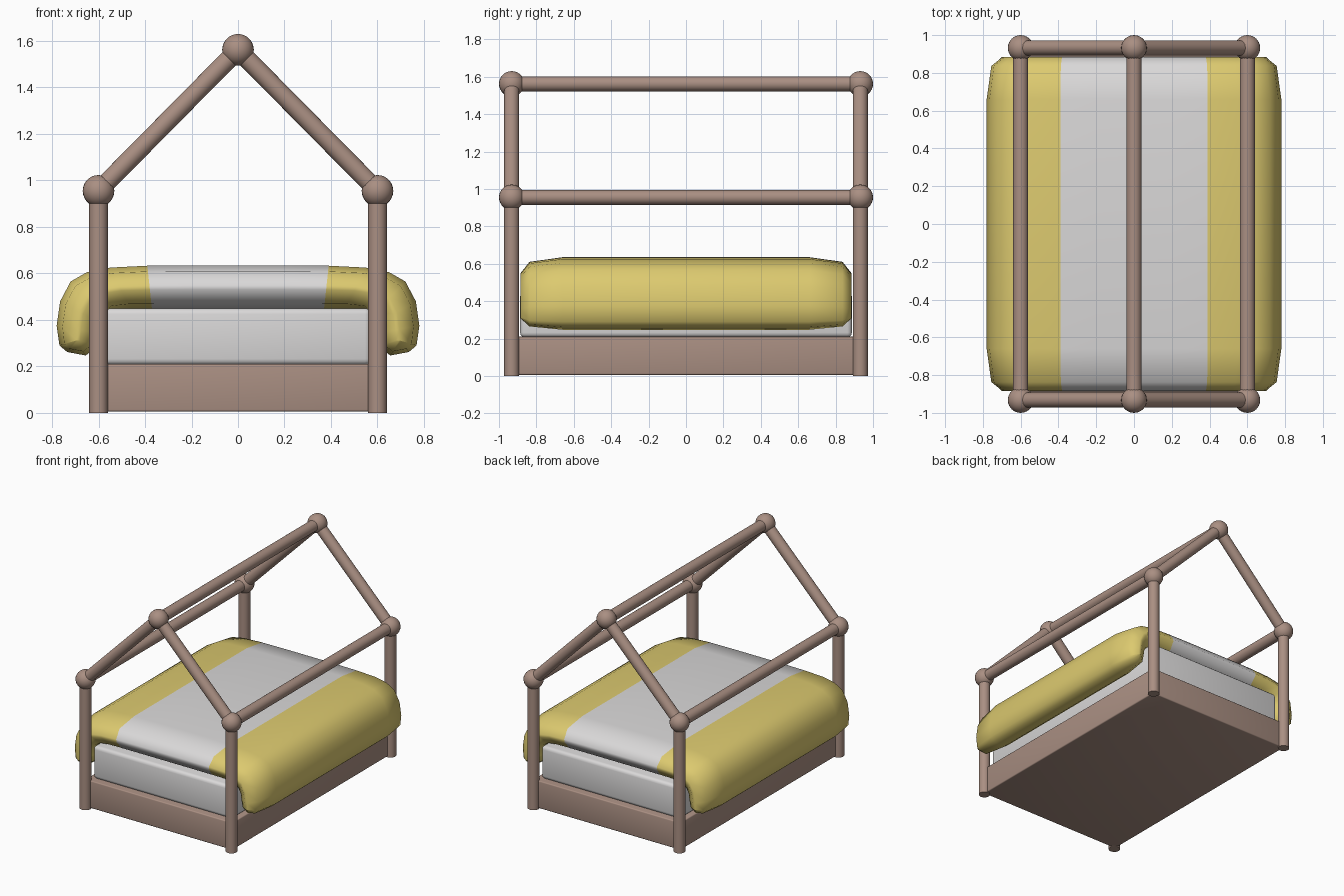
import bpy, bmesh, math
from mathutils import Vector

if "Cube" in bpy.data.objects:
    bpy.data.objects.remove(bpy.data.objects["Cube"])


def material(name, rgb):
    m = bpy.data.materials.new(name)
    m.diffuse_color = (*rgb, 1)
    m.use_nodes = True
    m.node_tree.nodes["Principled BSDF"].inputs["Base Color"].default_value = m.diffuse_color
    return m


WOOD = material("brown wood", (0.40, 0.275, 0.225))
WHITE = material("soft white", (0.70, 0.69, 0.69))
YELLOW = material("mustard yellow", (0.72, 0.59, 0.16))


def finish(name, bm, mats, angle=40):
    bmesh.ops.recalc_face_normals(bm, faces=bm.faces[:])
    me = bpy.data.meshes.new(name)
    bm.to_mesh(me)
    bm.free()
    for m in mats:
        me.materials.append(m)
    for p in me.polygons:
        p.use_smooth = True
    me.set_sharp_from_angle(angle=math.radians(angle))
    ob = bpy.data.objects.new(name, me)
    bpy.context.collection.objects.link(ob)
    return ob


def box(name, half_x, half_y, z0, z1, bevel, mat):
    bm = bmesh.new()
    bmesh.ops.create_cube(bm, size=1)
    for v in bm.verts:
        v.co = (v.co.x * 2 * half_x, v.co.y * 2 * half_y,
                (z0 + z1) / 2 + v.co.z * (z1 - z0))
    bmesh.ops.bevel(bm, geom=bm.edges[:], offset=bevel, segments=3,
                    profile=0.5, affect='EDGES')
    return finish(name, bm, [mat])


def pole(name, a, b, r=0.04):
    a, b = Vector(a), Vector(b)
    d = b - a
    bm = bmesh.new()
    bmesh.ops.create_cone(bm, cap_ends=True, segments=24, radius1=r,
                          radius2=r, depth=d.length)
    ob = finish(name, bm, [WOOD])
    ob.location = (a + b) / 2
    ob.rotation_mode = 'QUATERNION'
    ob.rotation_quaternion = Vector((0, 0, 1)).rotation_difference(d)


def ball(name, loc):
    bm = bmesh.new()
    bmesh.ops.create_uvsphere(bm, u_segments=24, v_segments=14, radius=0.068)
    finish(name, bm, [WOOD]).location = loc


# House frame
X, Y, EAVE, RIDGE = 0.6, 0.932, 0.955, 1.562
for y, end in ((-Y, "front"), (Y, "back")):
    for x, side in ((-X, "left"), (X, "right")):
        pole(f"{end}_{side}_post", (x, y, 0), (x, y, EAVE))
        pole(f"{end}_{side}_rafter", (x, y, EAVE), (0, y, RIDGE))
        ball(f"{end}_{side}_joint", (x, y, EAVE))
    ball(f"{end}_ridge_joint", (0, y, RIDGE))
pole("ridge_rail", (0, -Y, RIDGE), (0, Y, RIDGE))
pole("left_eave_rail", (-X, -Y, EAVE), (-X, Y, EAVE))
pole("right_eave_rail", (X, -Y, EAVE), (X, Y, EAVE))

# Bed base and mattress
box("bed_base", 0.605, 0.93, 0.006, 0.21, 0.008, WOOD)
box("mattress", 0.572, 0.887, 0.207, 0.45, 0.025, WHITE)

# Padded blanket: outer and inner points of the right half cross-section
half = [((0, .635), (0, .445)), ((.2, .635), (.2, .445)),
        ((.39, .633), (.37, .445)), ((.55, .625), (.46, .445)),
        ((.65, .605), (.53, .438)), ((.72, .565), (.57, .41)),
        ((.765, .48), (.585, .38)), ((.78, .375), (.59, .34)),
        ((.768, .29), (.605, .285)), ((.735, .262), (.655, .247))]
flip = [((-a[0], a[1]), (-b[0], b[1])) for a, b in half[:0:-1]]
pairs = flip + half
n = len(pairs)
# y position and thickness factor of each section
stations = [(-.885, .1), (-.837, .74), (-.66, 1), (0, 1),
            (.66, 1), (.837, .74), (.885, .1)]
bm = bmesh.new()
rings = []
for y, f in stations:
    outer, inner = [], []
    for a, b in pairs:
        a, b = Vector(a), Vector(b)
        mid = (a + b) / 2
        mid.y = max(mid.y, .315)
        for p, lst in ((a, outer), (b, inner)):
            q = mid + (p - mid) * f
            lst.append(bm.verts.new((q.x, y, q.y)))
    rings.append(outer + inner[::-1])
m = 2 * n
columns = []


def add_face(verts, i):
    face = bm.faces.new(verts)
    # yellow side bands start past the third cross-section point
    face.material_index = 1 if abs(i + .5 - (n - 1) / 2) > 2 else 0


for r0, r1 in zip(rings, rings[1:]):
    for k in range(m):
        j = (k + 1) % m
        i = k if k < n else m - 2 - k
        if k in (n - 1, m - 1):
            i = 0
        add_face((r0[k], r0[j], r1[j], r1[k]), i)
for r in (rings[0], rings[-1]):
    for i in range(n - 1):
        add_face((r[i], r[i + 1], r[m - 2 - i], r[m - 1 - i]), i)
finish("blanket", bm, [WHITE, YELLOW], 100)
